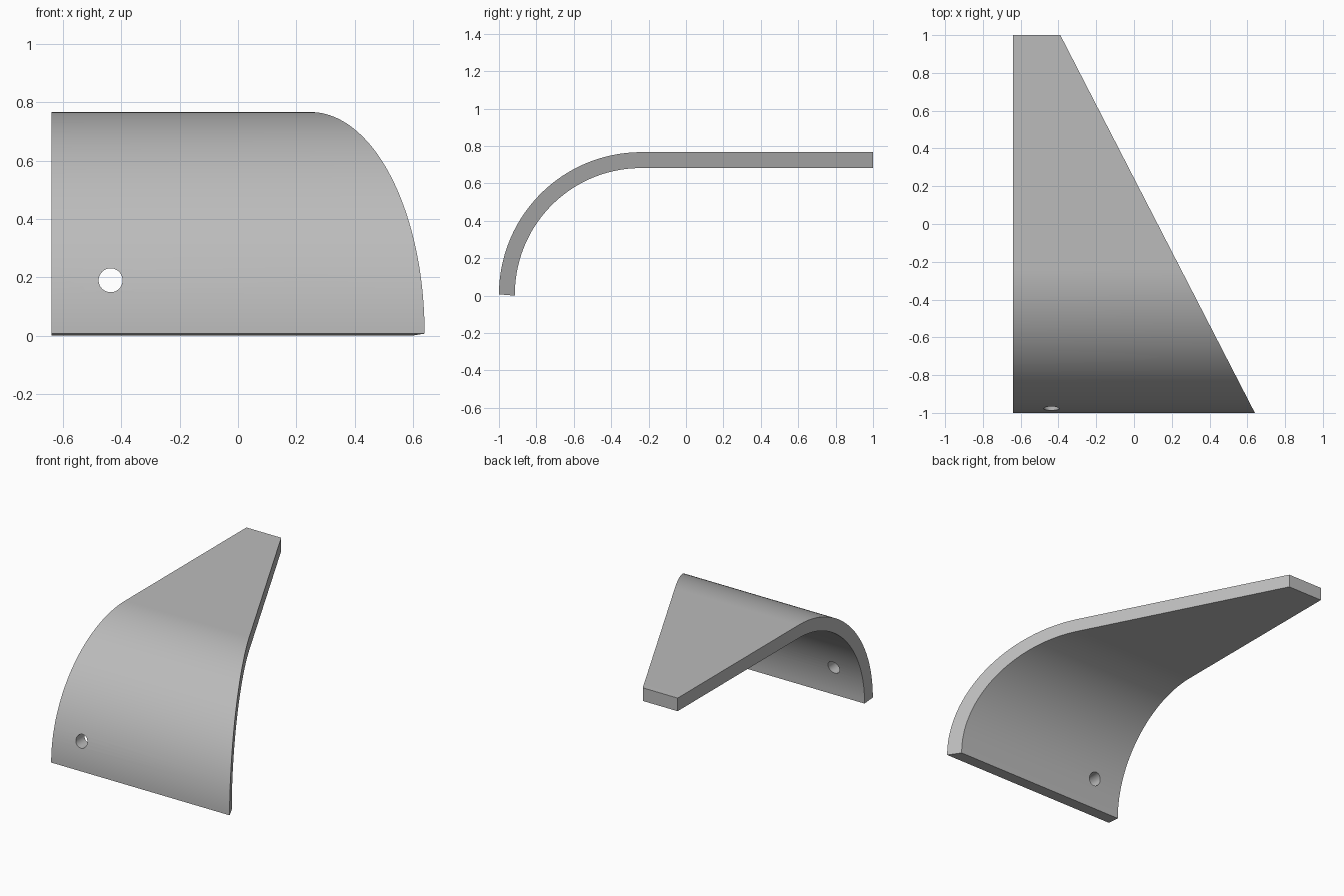
import bpy, bmesh
from math import sin, cos, pi, radians

if "Cube" in bpy.data.objects:
    bpy.data.objects.remove(bpy.data.objects["Cube"])

grey = bpy.data.materials.new("plain grey")
grey.use_nodes = True
grey.diffuse_color = (0.5, 0.5, 0.5, 1)
grey.node_tree.nodes["Principled BSDF"].inputs["Base Color"].default_value = grey.diffuse_color

LEFT, THICK, TOP, BEND_Y, RADIUS, STEPS = -0.64, 0.085, 0.767, -0.24, 0.76, 48


def slant_x(y):
    """Position of the tapering side at depth y."""
    return 0.64 - 0.515 * (y + 1)


def arc(radius, end_z):
    """Side profile from the lower lip up the bend to the flat end."""
    pts = []
    for i in range(STEPS + 1):
        a = pi / 2 * i / STEPS
        pts.append((BEND_Y - radius * cos(a), TOP - RADIUS + radius * sin(a)))
    pts[0] = (pts[0][0], end_z)
    return pts + [(1.0, pts[-1][1])]


# Curved plate: bent strip with one straight and one tapering side
outer, inner = arc(RADIUS, 0.007), arc(RADIUS - THICK, 0)
profile = outer + inner[::-1]
bm = bmesh.new()
left = [bm.verts.new((LEFT, y, z)) for y, z in profile]
right = [bm.verts.new((slant_x(y), y, z)) for y, z in profile]
n, m = len(profile), len(outer)
for i in range(n):
    j = (i + 1) % n
    bm.faces.new((left[i], left[j], right[j], right[i]))
for i in range(m - 1):
    for side in (left, right):
        bm.faces.new((side[i], side[i + 1], side[n - 2 - i], side[n - 1 - i]))
bmesh.ops.recalc_face_normals(bm, faces=bm.faces)
mesh = bpy.data.meshes.new("curved_plate")
bm.to_mesh(mesh)
bm.free()
plate = bpy.data.objects.new("curved_plate", mesh)
bpy.context.collection.objects.link(plate)
mesh.materials.append(grey)

# Round hole through the lower front
bpy.ops.mesh.primitive_cylinder_add(vertices=48, radius=0.041, depth=0.4,
                                    location=(-0.437, -0.95, 0.19),
                                    rotation=(pi / 2, 0, 0))
cutter = bpy.context.object
cutter.name = "hole_cutter"
cutter.data.materials.append(grey)
cutter.hide_render = True
cutter.hide_viewport = False

bpy.ops.object.select_all(action="DESELECT")
plate.select_set(True)
bpy.context.view_layer.objects.active = plate
cut = plate.modifiers.new("hole", "BOOLEAN")
cut.operation = "DIFFERENCE"
cut.solver = "EXACT"
cut.object = cutter
bpy.ops.object.modifier_apply(modifier=cut.name)
bpy.data.objects.remove(cutter)
bpy.ops.object.shade_smooth_by_angle(angle=radians(30))
